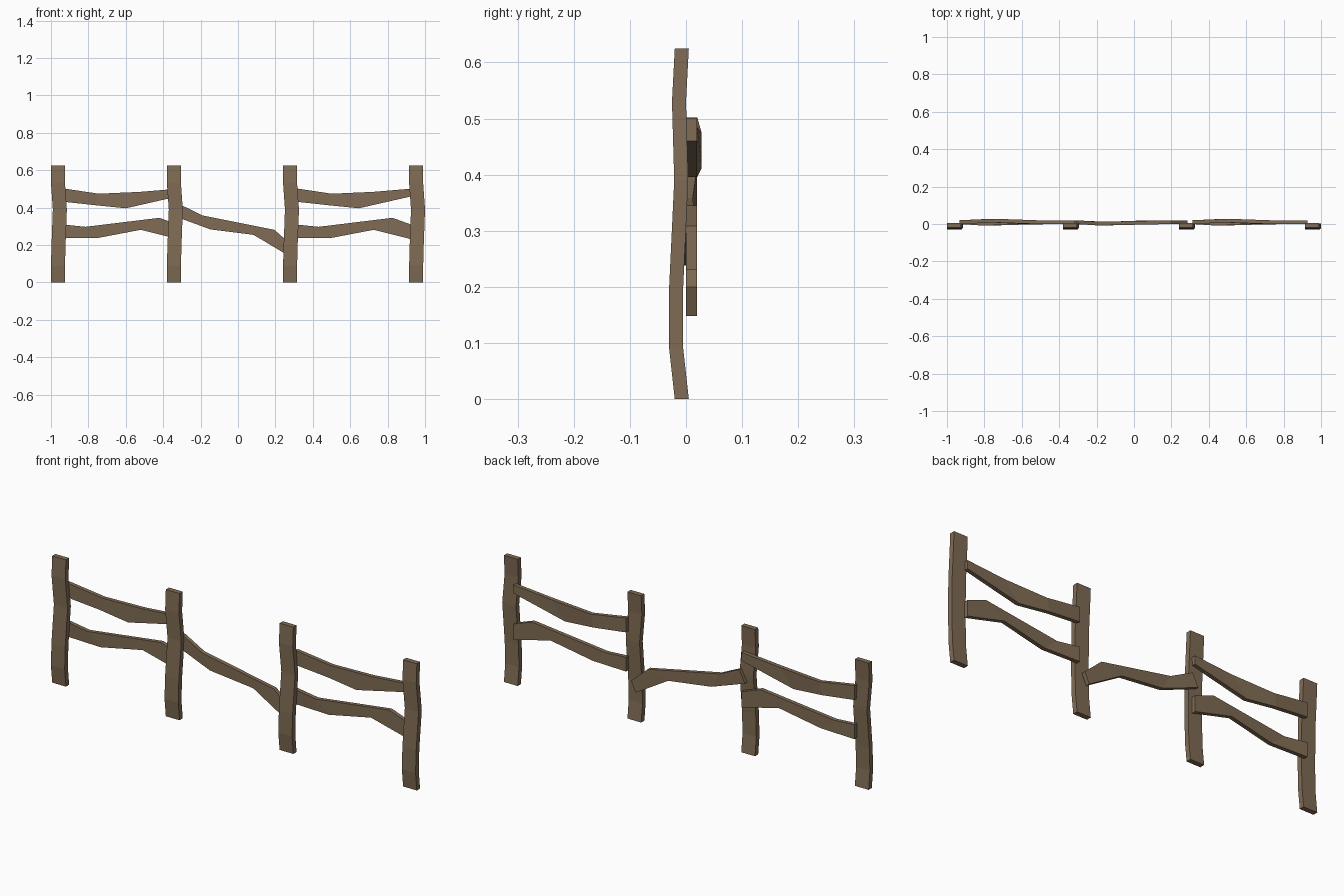
import bpy
import bmesh

if "Cube" in bpy.data.objects:
    bpy.data.objects.remove(bpy.data.objects["Cube"], do_unlink=True)

wood = bpy.data.materials.new("weathered_brown_wood")
wood.use_nodes = True
colour = (0.216, 0.150, 0.090, 1)
wood.diffuse_color = colour
wood.node_tree.nodes["Principled BSDF"].inputs["Base Color"].default_value = colour


def make_plank(name, stations, depth, offset=0.0):
    """Loft a flat board through stations: (edge a xz, edge b xz, front y)."""
    bm = bmesh.new()
    rings = []
    for (ax, az), (bx, bz), y in stations:
        corners = ((ax, y, az), (bx, y, bz), (bx, y + depth, bz), (ax, y + depth, az))
        rings.append([bm.verts.new((x + offset, v, z)) for x, v, z in corners])
    for r, s in zip(rings, rings[1:]):
        for i in range(4):
            j = (i + 1) % 4
            bm.faces.new((r[i], r[j], s[j], s[i]))
    bm.faces.new(rings[0])
    bm.faces.new(rings[-1])
    bmesh.ops.recalc_face_normals(bm, faces=bm.faces)
    mesh = bpy.data.meshes.new(name)
    bm.to_mesh(mesh)
    bm.free()
    mesh.materials.append(wood)
    obj = bpy.data.objects.new(name, mesh)
    bpy.context.collection.objects.link(obj)
    return obj


# Posts: slightly crooked upright boards (height, sideways shift, front y)
POST_WIDTH = 0.075
bends = [(0, 0, -0.02), (0.09, 0, -0.03), (0.2, 0.003, -0.03),
         (0.39, 0.01, -0.021), (0.53, 0, -0.025), (0.625, 0, -0.02)]
post_stations = [((s, z), (s + POST_WIDTH, z), y) for z, s, y in bends]
for label, x in (("far_right", -1.0), ("mid_right", -0.38),
                 ("mid_left", 0.241), ("far_left", 0.915)):
    make_plank("post_" + label, post_stations, 0.025, x)

# Paired rails, repeated in both outer bays
upper = [((-0.933, 0.502), (-0.933, 0.431), 0),
         ((-0.745, 0.474), (-0.76, 0.412), 0.008),
         ((-0.52, 0.484), (-0.60, 0.396), 0),
         ((-0.318, 0.501), (-0.318, 0.460), 0)]
lower = [((-0.933, 0.309), (-0.933, 0.238), 0),
         ((-0.815, 0.297), (-0.745, 0.238), -0.008),
         ((-0.42, 0.345), (-0.52, 0.281), 0),
         ((-0.318, 0.308), (-0.318, 0.230), 0)]
for side, shift in (("right", 0), ("left", 1.246)):
    make_plank("upper_rail_" + side, upper, 0.02, shift)
    make_plank("lower_rail_" + side, lower, 0.02, shift)

# Fallen rail sloping across the middle bay
fallen = [((-0.305, 0.414), (-0.335, 0.352), 0),
          ((-0.19, 0.358), (-0.147, 0.283), -0.008),
          ((0.195, 0.281), (0.083, 0.254), 0),
          ((0.286, 0.200), (0.261, 0.148), 0)]
make_plank("fallen_rail", fallen, 0.02)
